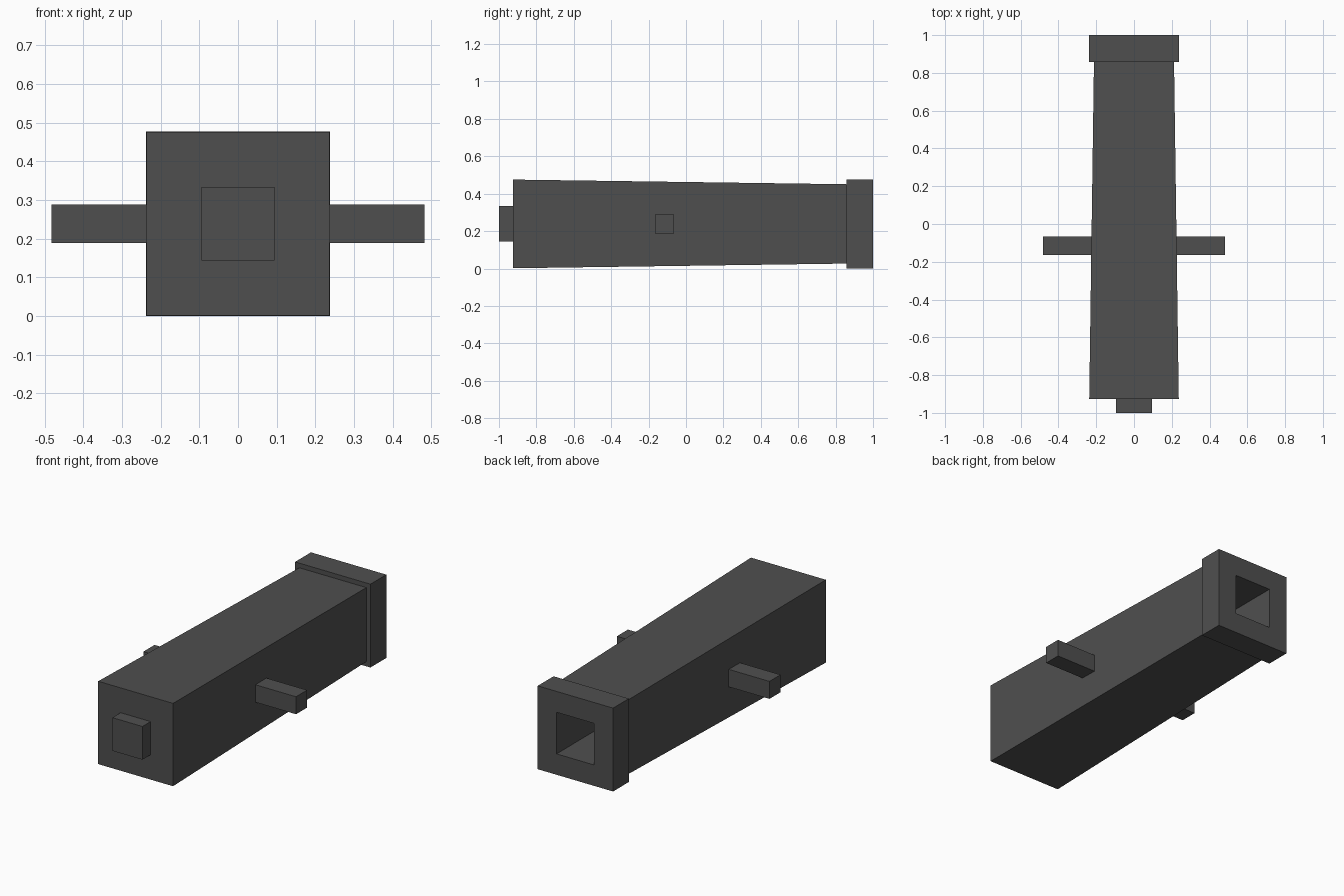
import bpy, bmesh

if "Cube" in bpy.data.objects:
    bpy.data.objects.remove(bpy.data.objects["Cube"])

AXIS_Z = 0.2385  # height of the bore axis

iron = bpy.data.materials.new("dark_iron")
iron.diffuse_color = (0.078, 0.078, 0.078, 1)
iron.use_nodes = True
iron.node_tree.nodes["Principled BSDF"].inputs["Base Color"].default_value = iron.diffuse_color


def square_sweep(name, profile):
    """Square rings (half width, y) joined along y, capped at both ends."""
    bm = bmesh.new()
    rings = []
    for h, y in profile:
        rings.append([bm.verts.new((sx * h, y, AXIS_Z + sz * h))
                      for sx, sz in ((-1, -1), (1, -1), (1, 1), (-1, 1))])
    for a, b in zip(rings, rings[1:]):
        for i in range(4):
            j = (i + 1) % 4
            bm.faces.new((a[i], a[j], b[j], b[i]))
    bm.faces.new(rings[0])
    bm.faces.new(rings[-1])
    bmesh.ops.recalc_face_normals(bm, faces=bm.faces)
    return finish(name, bm)


def box(name, lo, hi):
    bm = bmesh.new()
    bmesh.ops.create_cube(bm, size=1)
    for v in bm.verts:
        v.co = [lo[i] if v.co[i] < 0 else hi[i] for i in range(3)]
    return finish(name, bm)


def finish(name, bm):
    mesh = bpy.data.meshes.new(name)
    bm.to_mesh(mesh)
    bm.free()
    mesh.materials.append(iron)
    obj = bpy.data.objects.new(name, mesh)
    bpy.context.collection.objects.link(obj)
    return obj


# Tapered barrel, muzzle band and hollow bore in one sweep
square_sweep("barrel", [
    (0.237, -0.926),
    (0.212, 0.857),
    (0.2385, 0.857),
    (0.2385, 1.0),
    (0.119, 1.0),
    (0.119, -0.6),
])

# Knob behind the breech
square_sweep("breech_knob", [(0.095, -1.0), (0.095, -0.92)])

# Side trunnions
for side, name in ((-1, "left_trunnion"), (1, "right_trunnion")):
    x = sorted((side * 0.21, side * 0.483))
    box(name, (x[0], -0.165, AXIS_Z - 0.05), (x[1], -0.065, AXIS_Z + 0.05))
